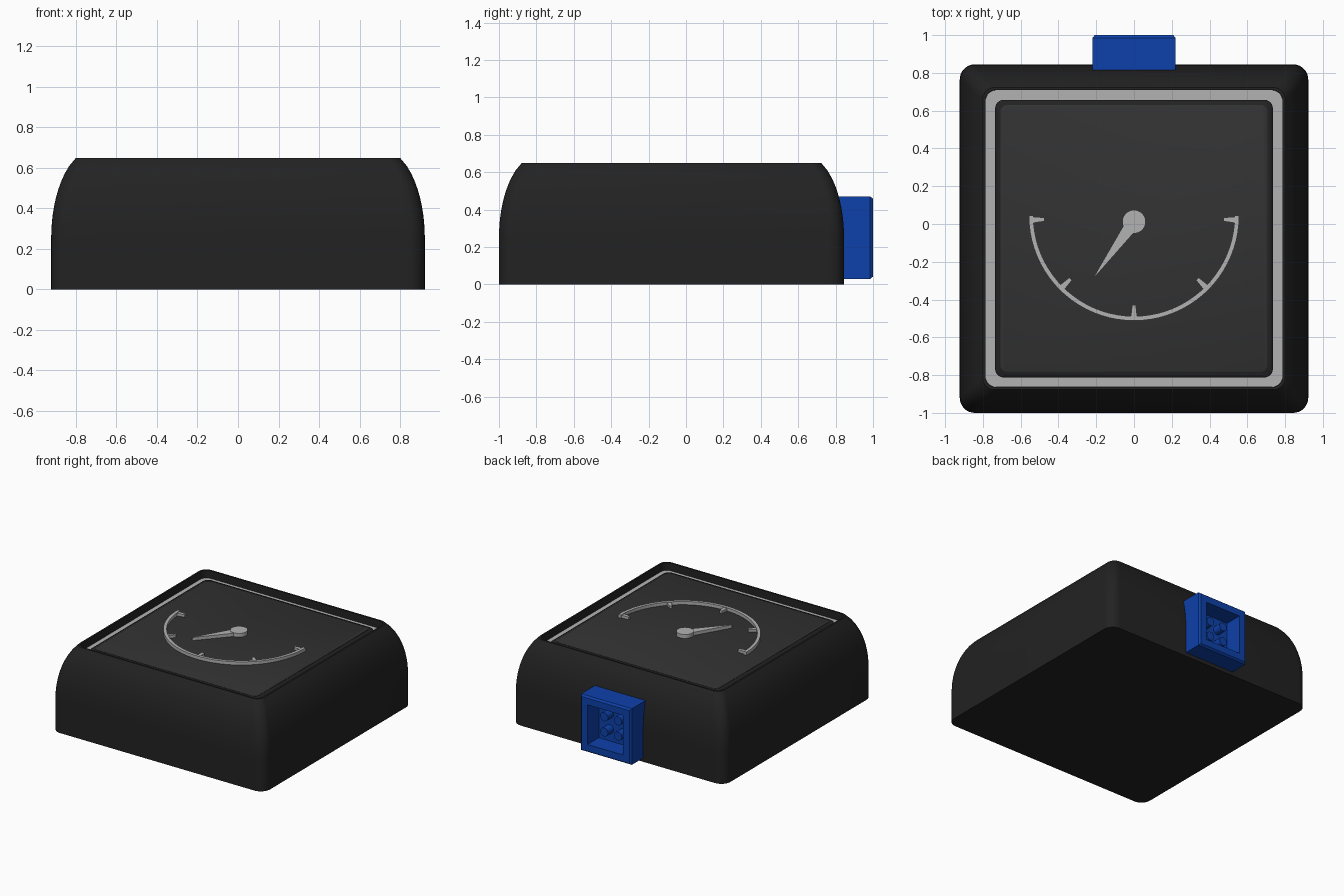
import bpy, bmesh
from math import sin, cos, pi, radians, hypot, atan2

if "Cube" in bpy.data.objects:
    bpy.data.objects.remove(bpy.data.objects["Cube"])

CY = -0.0775   # centre of the housing in y
H = 0.9225     # half width of the housing


def material(name, rgb):
    m = bpy.data.materials.new(name)
    m.diffuse_color = (*rgb, 1)
    m.use_nodes = True
    m.node_tree.nodes["Principled BSDF"].inputs["Base Color"].default_value = m.diffuse_color
    return m


BLACK = material("black_plastic", (0.016, 0.016, 0.016))
DARK = material("dark_grey_plastic", (0.032, 0.032, 0.032))
LIGHT = material("light_grey_print", (0.45, 0.45, 0.45))
BLUE = material("blue_plastic", (0.004, 0.052, 0.40))


def finish(name, bm, mat, loc=(0, 0, 0), rot=(0, 0, 0)):
    bmesh.ops.recalc_face_normals(bm, faces=bm.faces)
    me = bpy.data.meshes.new(name)
    bm.to_mesh(me)
    bm.free()
    ob = bpy.data.objects.new(name, me)
    bpy.context.collection.objects.link(ob)
    ob.location, ob.rotation_euler = loc, rot
    me.materials.append(mat)
    bpy.ops.object.select_all(action='DESELECT')
    ob.select_set(True)
    bpy.context.view_layer.objects.active = ob
    bpy.ops.object.shade_smooth_by_angle(angle=radians(32))
    return ob


def rounded_square(h, r, segs=8):
    if r == 0:
        return [(h, h), (-h, h), (-h, -h), (h, -h)]
    pts = []
    for k, (sx, sy) in enumerate([(1, 1), (-1, 1), (-1, -1), (1, -1)]):
        for i in range(segs + 1):
            a = (k + i / segs) * pi / 2
            pts.append((sx * (h - r) + r * cos(a), sy * (h - r) + r * sin(a)))
    return pts


def loft(name, rings, mat, closed=False, **kw):
    """Skin rounded squares given as (half width, corner radius, z)."""
    bm = bmesh.new()
    loops = [[bm.verts.new((x, y, z)) for x, y in rounded_square(h, r)] for h, r, z in rings]
    pairs = list(zip(loops, loops[1:]))
    if closed:
        pairs.append((loops[-1], loops[0]))
    else:
        bm.faces.new(loops[0])
        bm.faces.new(loops[-1])
    for a, b in pairs:
        n = len(a)
        for i in range(n):
            j = (i + 1) % n
            bm.faces.new((a[i], a[j], b[j], b[i]))
    return finish(name, bm, mat, **kw)


def prism(name, pts, z0, z1, mat, **kw):
    bm = bmesh.new()
    f = bm.faces.new([bm.verts.new((x, y, z0)) for x, y in pts])
    ext = bmesh.ops.extrude_face_region(bm, geom=[f], use_keep_orig=True)
    for v in ext["geom"]:
        if isinstance(v, bmesh.types.BMVert):
            v.co.z = z1
    return finish(name, bm, mat, **kw)


# Housing: straight wall, elliptical shoulder, thin rim and recessed floor
profile = [(H, 0.08, 0)]
for i in range(11):
    z = 0.25 + 0.40 * i / 10
    inset = 0.21 * (1 - (1 - ((z - 0.25) / 0.44) ** 2) ** 0.5)
    profile.append((H - inset, 0.08 - inset * 0.15, z))
profile += [(0.787, 0.055, 0.65), (0.787, 0.055, 0.58)]
loft("housing", profile, BLACK, loc=(0, CY, 0))

# Light trim ring in the groove around the face
loft("trim_ring", [(0.786, 0.055, 0.575), (0.786, 0.055, 0.59),
                   (0.733, 0.04, 0.59), (0.733, 0.04, 0.575)],
     LIGHT, closed=True, loc=(0, CY, 0))

# Dial face with a dark border step
loft("face_border", [(0.735, 0.045, 0.575), (0.735, 0.045, 0.605), (0.722, 0.04, 0.614)],
     BLACK, loc=(0, CY, 0))
loft("dial_face", [(0.708, 0.04, 0.60), (0.708, 0.04, 0.616), (0.70, 0.035, 0.62)],
     DARK, loc=(0, CY, 0))

# Scale arc and its five tapered ticks
C = 0.045
angles = [pi + pi * i / 40 for i in range(41)]
arc = [(0.557 * cos(a), C + 0.557 * sin(a)) for a in angles]
arc += [(0.533 * cos(a), C + 0.533 * sin(a)) for a in reversed(angles)]
prism("scale_arc", arc, 0.615, 0.645, LIGHT)
for i, deg in enumerate((182.5, 225, 270, 315, 357.5)):
    tick = [(0.475, -0.010), (0.54, -0.017), (0.54, 0.017), (0.475, 0.010)]
    prism(f"scale_tick_{i + 1}", tick, 0.615, 0.64, LIGHT,
          loc=(0, C, 0), rot=(0, 0, radians(deg)))

# Needle: round hub and pointed hand
HUB = (0, 0.012, 0)
circle = [(0.062 * cos(2 * pi * i / 32), 0.062 * sin(2 * pi * i / 32)) for i in range(32)]
prism("needle_hub", circle, 0.615, 0.65, LIGHT, loc=HUB)
tip = (-0.205, -0.285)
prism("needle_hand", [(0.02, -0.036), (hypot(*tip), -0.003), (hypot(*tip), 0.003), (0.02, 0.036)],
      0.615, 0.645, LIGHT, loc=HUB, rot=(0, 0, atan2(tip[1], tip[0])))

# Rear socket: chamfered open box with four contact pins
back = (-pi / 2, 0, 0)
loft("rear_socket", [(0.22, 0, 0.80), (0.22, 0, 0.985), (0.208, 0, 1.0),
                     (0.155, 0, 1.0), (0.155, 0, 0.86)],
     BLUE, loc=(0, 0, 0.25), rot=back)
for sx in (-1, 1):
    for sz in (-1, 1):
        pin = [(0.034 * cos(2 * pi * i / 20), 0.034 * sin(2 * pi * i / 20)) for i in range(20)]
        prism(f"socket_pin_{'left' if sx < 0 else 'right'}_{'lower' if sz < 0 else 'upper'}",
              pin, 0.855, 0.93, BLUE, loc=(sx * 0.06, 0, 0.25 + sz * 0.06), rot=back)
